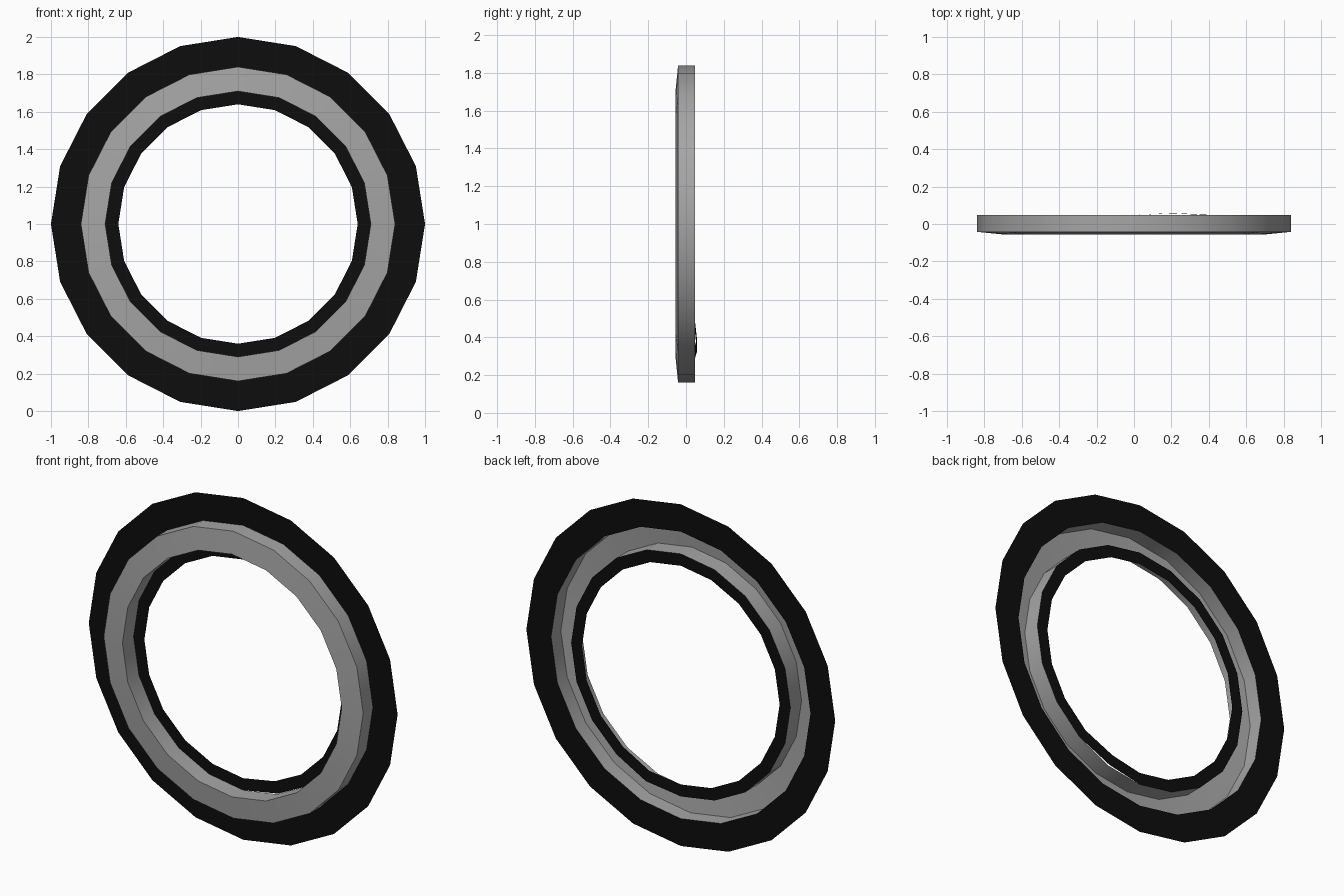
import bpy
import bmesh
from math import sin, cos, pi, radians

SIDES = 20
BACK = 0.048

cube = bpy.data.objects.get("Cube")
if cube:
    bpy.data.objects.remove(cube, do_unlink=True)


def material(name, value):
    mat = bpy.data.materials.new(name)
    colour = (value, value, value, 1)
    mat.use_nodes = True
    mat.diffuse_color = colour
    mat.node_tree.nodes["Principled BSDF"].inputs["Base Color"].default_value = colour
    return mat


def revolve(name, profile, mat, raised=None):
    """Sweep an open (radius, depth) profile around the y axis."""
    bm = bmesh.new()
    rings = []
    for radius, y in profile:
        ring = []
        for i in range(SIDES):
            a = 2 * pi * i / SIDES
            lift = 0.01 if i == raised else 0
            ring.append(bm.verts.new((radius * cos(a), y + lift, 1 + radius * sin(a))))
        rings.append(ring)
    for a, b in zip(rings, rings[1:]):
        for i in range(SIDES):
            j = (i + 1) % SIDES
            bm.faces.new((a[i], a[j], b[j], b[i]))
    mesh = bpy.data.meshes.new(name)
    bm.to_mesh(mesh)
    bm.free()
    mesh.materials.append(mat)
    obj = bpy.data.objects.new(name, mesh)
    bpy.context.collection.objects.link(obj)
    bpy.ops.object.select_all(action="DESELECT")
    obj.select_set(True)
    bpy.context.view_layer.objects.active = obj
    bpy.ops.object.shade_smooth_by_angle(angle=radians(30))
    return obj


grey = material("metal grey", 0.38)
black = material("flat black", 0.004)

# Raised rim, a channel open at the back: inner wall, sloped front, outer wall
revolve("raised_rim", [(0.71, BACK), (0.71, -0.055), (0.84, -0.042), (0.84, BACK)], grey)

# Thin flat flanges on either side of the channel
revolve("outer_flange", [(0.84, BACK), (1.0, BACK)], black)
# The inner flange is bent slightly backwards at one corner
revolve("inner_flange", [(0.64, BACK), (0.71, BACK)], black, raised=16)
